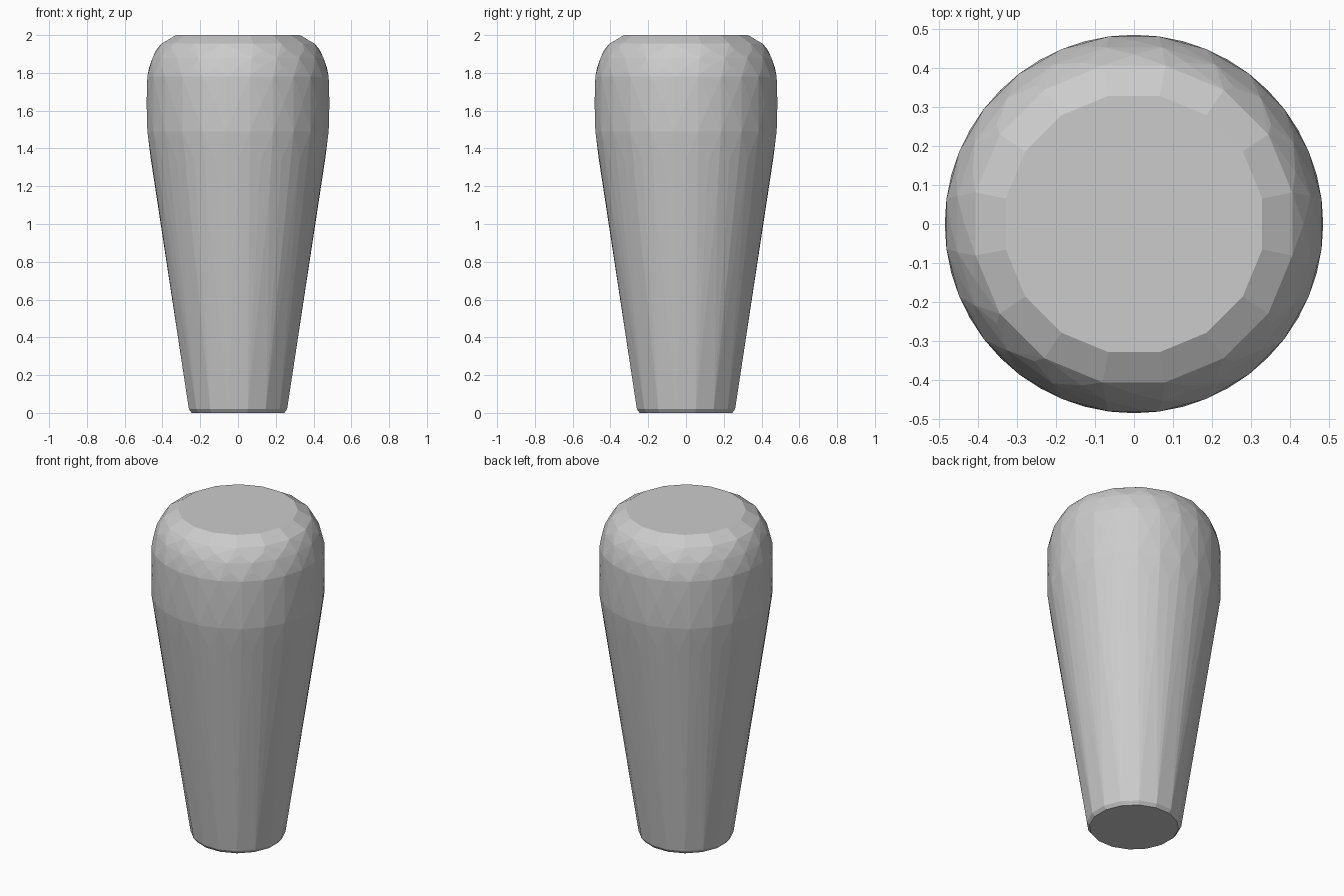
import bpy, bmesh
from math import pi, cos, sin

if "Cube" in bpy.data.objects:
    bpy.data.objects.remove(bpy.data.objects["Cube"])

# Faceted tapered knob: hull over staggered rings (height, silhouette half width, sides, stagger)
RINGS = [
    (0.00, 0.245, 16, 0.5),
    (0.02, 0.26, 16, 0.5),
    (1.20, 0.438, 24, 0.5),
    (1.34, 0.461, 24, 0.0),
    (1.49, 0.48, 24, 0.5),
    (1.64, 0.484, 24, 0.0),
    (1.78, 0.48, 24, 0.5),
    (1.83, 0.470, 24, 0.0),
    (1.88, 0.452, 20, 0.5),
    (1.92, 0.434, 20, 0.0),
    (1.955, 0.405, 16, 0.5),
    (2.00, 0.328, 16, 0.5),
]

bm = bmesh.new()
for z, half_width, sides, stagger in RINGS:
    radius = half_width / cos(pi / sides) if stagger else half_width
    for i in range(sides):
        a = 2 * pi * (i + stagger) / sides
        bm.verts.new((radius * cos(a), radius * sin(a), z))

hull = bmesh.ops.convex_hull(bm, input=bm.verts[:])
loose = [v for v in bm.verts if not v.link_faces]
bmesh.ops.delete(bm, geom=loose, context='VERTS')

# Merge coplanar triangles into clean flat facets
bmesh.ops.dissolve_limit(bm, angle_limit=0.02, verts=bm.verts[:], edges=bm.edges[:])
bmesh.ops.recalc_face_normals(bm, faces=bm.faces[:])

mesh = bpy.data.meshes.new("tapered_knob")
bm.to_mesh(mesh)
bm.free()
knob = bpy.data.objects.new("tapered_knob", mesh)
bpy.context.collection.objects.link(knob)
